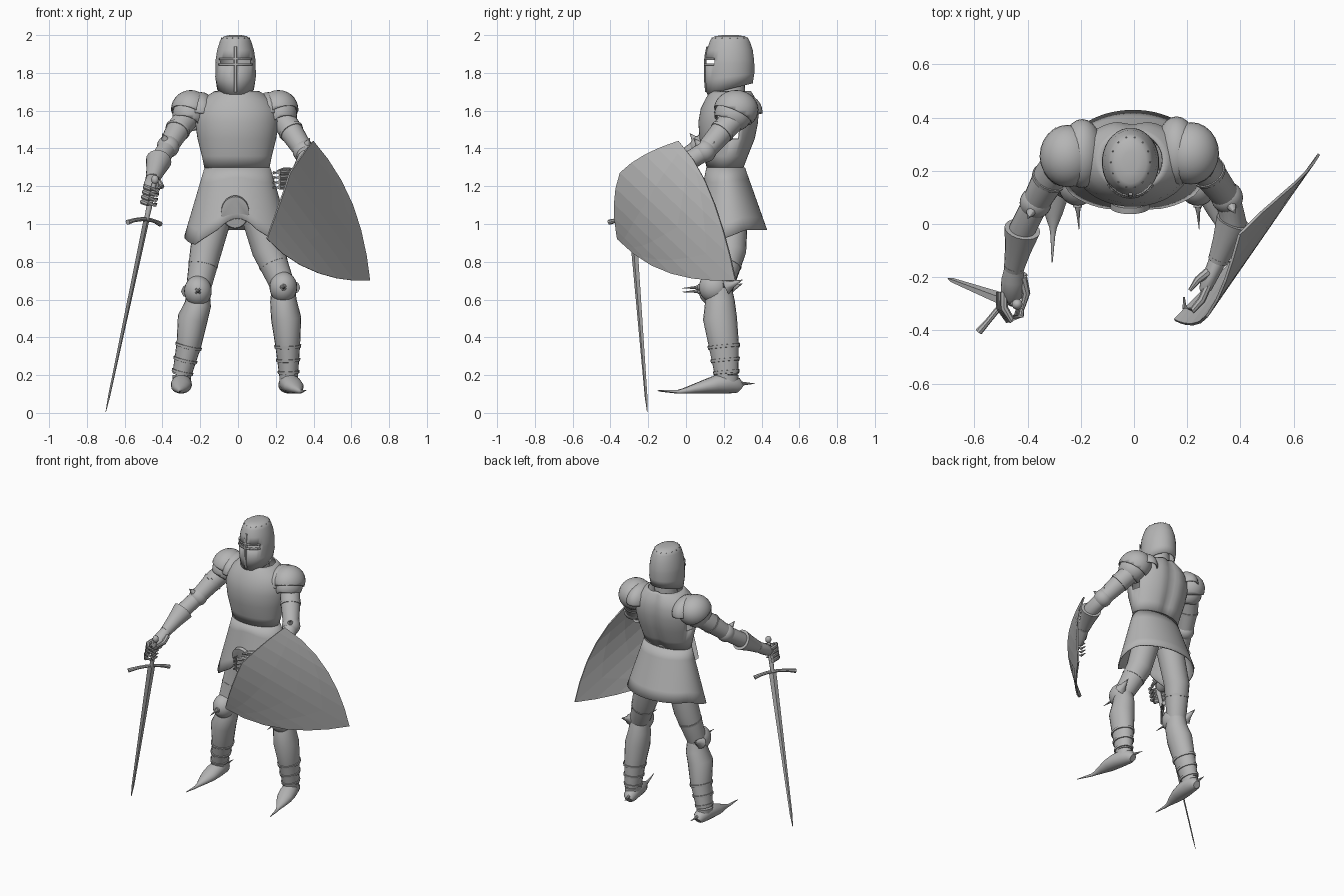
import bpy, bmesh, math
from mathutils import Vector, Matrix

if "Cube" in bpy.data.objects:
    bpy.data.objects.remove(bpy.data.objects["Cube"])

steel = bpy.data.materials.new("steel_grey")
steel.use_nodes = True
steel.diffuse_color = (0.46, 0.46, 0.46, 1)
steel.node_tree.nodes["Principled BSDF"].inputs["Base Color"].default_value = (0.46, 0.46, 0.46, 1)
X = Vector((1, 0, 0))


def finish(name, bm, angle=40, thick=0):
    bmesh.ops.recalc_face_normals(bm, faces=bm.faces)
    me = bpy.data.meshes.new(name)
    bm.to_mesh(me)
    bm.free()
    me.materials.append(steel)
    ob = bpy.data.objects.new(name, me)
    bpy.context.collection.objects.link(ob)
    bpy.ops.object.select_all(action='DESELECT')
    ob.select_set(True)
    bpy.context.view_layer.objects.active = ob
    if angle:
        bpy.ops.object.shade_smooth_by_angle(angle=math.radians(angle))
    if thick:
        mod = ob.modifiers.new("thickness", 'SOLIDIFY')
        mod.thickness = thick


def skin(bm, rows, closed=True):
    """Bridge rows of points with quads."""
    rows = [[bm.verts.new(p) for p in row] for row in rows]
    n = len(rows[0])
    for a, b in zip(rows, rows[1:]):
        for i in range(n if closed else n - 1):
            j = (i + 1) % n
            bm.faces.new((a[i], a[j], b[j], b[i]))
    return rows


def loft(name, rings, seg=20):
    """Capped tube through rings (x, y, z, rx[, ry]), square to its path."""
    c = [Vector(r[:3]) for r in rings]
    rows = []
    for k, r in enumerate(rings):
        t = (c[min(k + 1, len(c) - 1)] - c[max(k - 1, 0)]).normalized()
        s = (X - t * X.dot(t)).normalized()
        u = t.cross(s)
        angles = [2 * math.pi * i / seg for i in range(seg)]
        rows.append([c[k] + s * r[3] * math.cos(a) + u * r[-1] * math.sin(a) for a in angles])
    bm = bmesh.new()
    rows = skin(bm, rows)
    bm.faces.new(rows[0])
    bm.faces.new(rows[-1])
    finish(name, bm)


def spike(name, base, tip, r):
    mid = Vector(base).lerp(Vector(tip), 0.35)
    loft(name, [(*base, r), (*mid, r * 0.5), (*tip, 0.001)], 8)


def rim(name, p, q, f, r, deep=1):
    """Raised edge around the limb running from p to q."""
    p, q = Vector(p), Vector(q)
    m = p.lerp(q, f)
    d = (q - p).normalized() * 0.008
    loft(name, [(*(m + d * k), r + g, (r + g) * deep) for k, g in ((-1, 0), (-.9, .006), (.9, .004), (1, 0))])


def shell(name, centre, size, cut=None, keep=0.0):
    """Ellipsoid, opened on the side of direction cut."""
    bm = bmesh.new()
    bmesh.ops.create_uvsphere(bm, u_segments=24, v_segments=14, radius=1)
    bmesh.ops.transform(bm, matrix=Matrix.Translation(centre) @ Matrix.Diagonal((*size, 1)), verts=bm.verts)
    if cut:
        d = Vector(cut).normalized()
        bmesh.ops.bisect_plane(bm, geom=bm.verts[:] + bm.edges[:] + bm.faces[:],
                               plane_co=Vector(centre) + d * keep, plane_no=d, clear_outer=True)
    finish(name, bm, 40, 0.008 if cut else 0)


# Hollow cuirass with a grooved back and open armholes
cuirass = [(.21, 1.295, .172, .10), (.215, 1.36, .185, .12), (.222, 1.45, .208, .15), (.228, 1.54, .222, .163),
           (.235, 1.61, .215, .157), (.24, 1.66, .18, .138), (.24, 1.69, .14, .12), (.24, 1.705, .115, .11)]
angles = [2 * math.pi * i / 48 for i in range(48)]
rows = [[(-.006 + rx * math.sin(a), y - ry * math.cos(a) - .018 * math.exp(-((a - math.pi) / .2) ** 2), z)
         for a in angles] for y, z, rx, ry in cuirass]
bm = bmesh.new()
skin(bm, rows)
holes = [f for f in bm.faces if 1.45 < f.calc_center_median().z < 1.6 and .215 < f.calc_center_median().y < .29]
bmesh.ops.delete(bm, geom=holes, context='FACES')
finish("cuirass", bm, 40, 0.008)
loft("neck", [(-.01, .24, 1.66, .075), (-.01, .24, 1.80, .07)])


# Skirt with a shaped hem
def hem(a):
    a = abs(a)
    if a < .4:
        return 1.03 - .06 * (a / .4) ** 2
    if a < .9:
        return .97 - .08 * (a - .4) / .5
    return .89 + .08 * min(1, (a - .9) / 1.1)


N = 64
skirt = []
for k in range(6):
    row = []
    for i in range(N):
        a = 2 * math.pi * i / N - math.pi
        z = 1.30 + (hem(a) - 1.30) * k / 5
        f = (1.30 - z) / .36
        row.append((-.003 + math.sin(a) * (.174 + .106 * f), .21 + .028 * f - math.cos(a) * (.102 + .1 * f), z))
    skirt.append(row)
bm = bmesh.new()
skin(bm, skirt)
finish("skirt", bm, 40, 0.008)
loft("skirt_disc", [(-.015, .085, 1.067, .074, .088), (-.015, .062, 1.06, .074, .088), (-.015, .058, 1.059, .068, .082)], 28)

# Great helm with eye slits and a lower chin
levels = [(1.715, .098, .122), (1.78, .108, .13), (1.85, .107, .13), (1.868, .106, .129), (1.92, .098, .122),
          (1.965, .084, .107), (1.982, .076, .098), (1.994, .06, .08), (2.0, .03, .04)]
S = 32
rows = []
for z, rx, ry in levels:
    tilt = max(0, (1.85 - z) / .135) * .03
    row = []
    for i in range(S):
        c, s = math.cos(2 * math.pi * (i + .5) / S), math.sin(2 * math.pi * (i + .5) / S)
        row.append((-.013 + rx * s, .232 - ry * c, z - tilt * c))
    rows.append(row)
bm = bmesh.new()
rows = skin(bm, rows)
bm.faces.new(rows[-1])
slits = [f for f in bm.faces if 1.85 < f.calc_center_median().z < 1.867
         and f.calc_center_median().y < .15 and abs(f.calc_center_median().x + .013) > .012]
bmesh.ops.delete(bm, geom=slits, context='FACES')
finish("helm", bm, 35, 0.006)


# Helm reinforcement: brow and cheek strips, nose bar, rivets
def helm_strip(name, z0, z1, rx, ry, spread):
    steps = [spread * (i / 8 - 1) for i in range(17)]
    b = bmesh.new()
    skin(b, [[(-.013 + rx * math.sin(a), .232 - ry * math.cos(a), z) for a in steps] for z in (z0, z1)], False)
    finish(name, b, 40, 0.004)


helm_strip("brow_strip", 1.868, 1.878, .108, .131, .9)
helm_strip("cheek_strip", 1.84, 1.85, .11, .133, .9)
loft("nose_bar", [(-.013, .106, 1.70, .009, .005), (-.013, .099, 1.78, .009, .005), (-.013, .099, 1.85, .009, .005),
                  (-.013, .103, 1.89, .009, .005), (-.013, .113, 1.94, .008, .005)], 8)
for i in range(14):
    a = 2 * math.pi * i / 14
    shell("helm_rivet", (-.013 + .074 * math.cos(a), .232 + .096 * math.sin(a), 1.984), (.003, .003, .003))


# Arms: shoulder, mid upper arm, elbow, cuff, wrist
def arm(side, sx, sh, up, el, cuff, wr):
    shell(side + "_pauldron", (sh[0], sh[1] - .015, sh[2] + .02), (.105, .118, .104), (sx * .35, -.45, -1), .035)
    shell(side + "_pauldron_flare", (sh[0] - sx * .055, sh[1] - .005, sh[2] + .01), (.08, .13, .103), (sx * .1, 0, -1), .01)
    shell(side + "_shoulder_lame", (sh[0] + sx * .008, sh[1] - .03, sh[2] - .005), (.09, .1, .092), (sx * .35, -.6, -1), .06)
    loft(side + "_upper_arm", [(*sh, .065), (*up, .064), (*el, .052)])
    rim(side + "_upper_arm_rim", up, el, .1, .062)
    shell(side + "_elbow_cop", el, (.06, .06, .06))
    e = Vector(el)
    for d in ((sx * .03, -.06, .07), (sx * .03, .05, .05)):
        spike(side + "_elbow_fin", e, e + Vector(d), .055)
    mid = Vector(cuff).lerp(Vector(wr), .5)
    loft(side + "_forearm", [(*el, .05), (*cuff, .05), (*wr, .036)])
    loft(side + "_gauntlet_cuff", [(*cuff, .068), (*mid, .05), (*wr, .037)])
    rim(side + "_wrist_rim", cuff, wr, .95, .034)


arm("right", -1, (-.25, .27, 1.585), (-.315, .18, 1.505), (-.37, .08, 1.41), (-.42, -.02, 1.335), (-.452, -.17, 1.235))
arm("left", 1, (.215, .28, 1.585), (.275, .2, 1.5), (.35, .1, 1.385), (.375, .01, 1.33), (.315, -.14, 1.27))

# Hands with curled plated fingers
loft("right_hand", [(-.452, -.16, 1.24, .034), (-.455, -.21, 1.21, .044, .038), (-.46, -.27, 1.175, .042, .036), (-.46, -.29, 1.16, .02)])
loft("left_hand", [(.318, -.13, 1.27, .034), (.295, -.18, 1.255, .03, .044), (.27, -.235, 1.24, .025, .048), (.255, -.25, 1.235, .012, .03)])
for k in range(4):
    z = 1.195 - .026 * k
    x = -.455 - .005 * k
    loft("right_finger", [(x - .035, -.255, z, .014), (x - .034, -.315, z, .015), (x - .005, -.36, z - .01, .014),
                          (x + .03, -.345, z - .015, .012), (x + .038, -.295, z - .01, .005)], 8)
    z = 1.275 - .026 * k
    loft("left_finger", [(.28, -.23, z, .014), (.255, -.285, z, .015), (.22, -.325, z - .002, .013), (.19, -.315, z - .004, .009),
                         (.188, -.275, z - .004, .003)], 8)
loft("right_thumb", [(-.42, -.2, 1.22, .018), (-.405, -.26, 1.2, .015), (-.42, -.32, 1.19, .008)], 8)
loft("left_thumb", [(.28, -.18, 1.28, .018), (.24, -.21, 1.285, .014), (.21, -.25, 1.28, .007)], 8)


# Legs: hip, thigh, knee, calf, shin, ankle, toe tip
def leg(side, sx, hip, thigh, knee, calf, shin, ank, toe):
    loft(side + "_thigh", [(*hip, .09), (*thigh, .084), (*knee, .064)])
    rim(side + "_thigh_rim", thigh, knee, .35, .074)
    k = Vector(knee)
    front = k + Vector((0, -.03, 0))
    shell(side + "_knee_cop", front, (.073, .082, .082), (0, 1, 0), .05)
    rim(side + "_knee_spike_base", front, front + Vector((0, -.1, 0)), .8, .012)
    spike(side + "_knee_spike", front + Vector((0, -.075, 0)), (knee[0] + .005, -.02, knee[2] - .005), .014)
    spike(side + "_knee_wing", k + Vector((sx * .05, .03, 0)), k + Vector((sx * .06, .12, .04)), .04)
    loft(side + "_greave", [(*k, .062), (k.x, k.y, k.z - .07, .07, .078), (*calf, .08, .09), (*shin, .066, .08), (*ank, .05, .062)])
    for f in (.05, .5, .9):
        rim(side + "_ankle_lame", shin, ank, f, .067 - .016 * f, 1.21)
    # Pointed shoe and heel spur
    d = Vector((toe[0] - ank[0], toe[1] - ank[1], 0)).normalized()
    sole = []
    for t, w, h in ((-.075, .024, .026), (-.055, .042, .042), (0, .052, .055), (.06, .056, .048), (.12, .052, .036),
                    (.18, .033, .024), (.23, .014, .014), (.26, .009, .01)):
        p = Vector((ank[0], ank[1], 0)) + d * t
        sole.append((p.x, p.y, .102 + h, w, h))
    loft(side + "_shoe", sole + [(*toe, .002, .002)])
    loft(side + "_ankle", [(*ank, .05, .062), (ank[0], ank[1], .14, .046, .06)])
    heel = Vector((ank[0], ank[1], .155))
    spike(side + "_spur", heel - d * .05, heel - d * .15, .02)


leg("right", -1, (-.105, .24, 1.1), (-.17, .235, .86), (-.212, .18, .645), (-.24, .18, .5), (-.26, .2, .36), (-.298, .215, .2),
    (-.308, -.145, .115))
leg("left", 1, (.09, .24, 1.1), (.158, .235, .86), (.24, .18, .665), (.255, .18, .5), (.263, .2, .36), (.268, .215, .2),
    (.36, -.15, .12))

# Sword: tapering diamond blade, drooping guard, grip and pommel
tip, hilt = Vector((-.70, -.205, .005)), Vector((-.485, -.285, 1.02))
axis = (hilt - tip).normalized()
wide = Vector((.62, .78, 0))
wide = (wide - axis * wide.dot(axis)).normalized()
flat = axis.cross(wide)
bm = bmesh.new()
rows = [[p + wide * w, p + flat * h, p - wide * w, p - flat * h]
        for p, w, h in ((tip, .002, .001), (tip + axis * .08, .009, .004), (hilt, .025, .007))]
rows = skin(bm, rows)
bm.faces.new(rows[-1])
bm.faces.new(rows[0])
finish("sword_blade", bm, 10)
guard = [hilt + wide * t - axis * (1.1 * t * t) + axis * .005 for t in (-.155, -.1, -.04, 0, .04, .08, .125)]
loft("sword_guard", [(*p, .014 if i in (0, 6) else .011) for i, p in enumerate(guard)], 8)
loft("sword_grip", [(*hilt, .013), (*(hilt + axis * .12), .016), (*(hilt + axis * .21), .012)], 10)
shell("sword_pommel", hilt + axis * .22, (.02, .02, .024))

# Shield: curved sheet in long flat strips, peaked top and pointed foot
corner_a, corner_c, foot = Vector((.40, -.04, 1.44)), Vector((.155, -.365, .92)), Vector((.70, .26, .70))
top = (corner_a + corner_c) / 2
down, across = foot - top, (corner_a - corner_c) / 2
out = down.cross(across).normalized()
out *= math.copysign(1, out.x)
rows = []
for i in range(13):
    s = math.sin(math.pi / 2 * (i / 6 - 1))
    t0, t1 = -.18 * (1 - s * s * .5 - abs(s) * .5), math.sqrt(1 - abs(s))
    ends = [top + across * s + down * t + out * (.085 * (1 - s * s) * (1 - t)) for t in (t0, t1)]
    rows.append([ends[0].lerp(ends[1], k / 4) for k in range(5)])
bm = bmesh.new()
skin(bm, rows, False)
bmesh.ops.remove_doubles(bm, verts=bm.verts, dist=0.0005)
finish("shield", bm, 0, 0.01)
